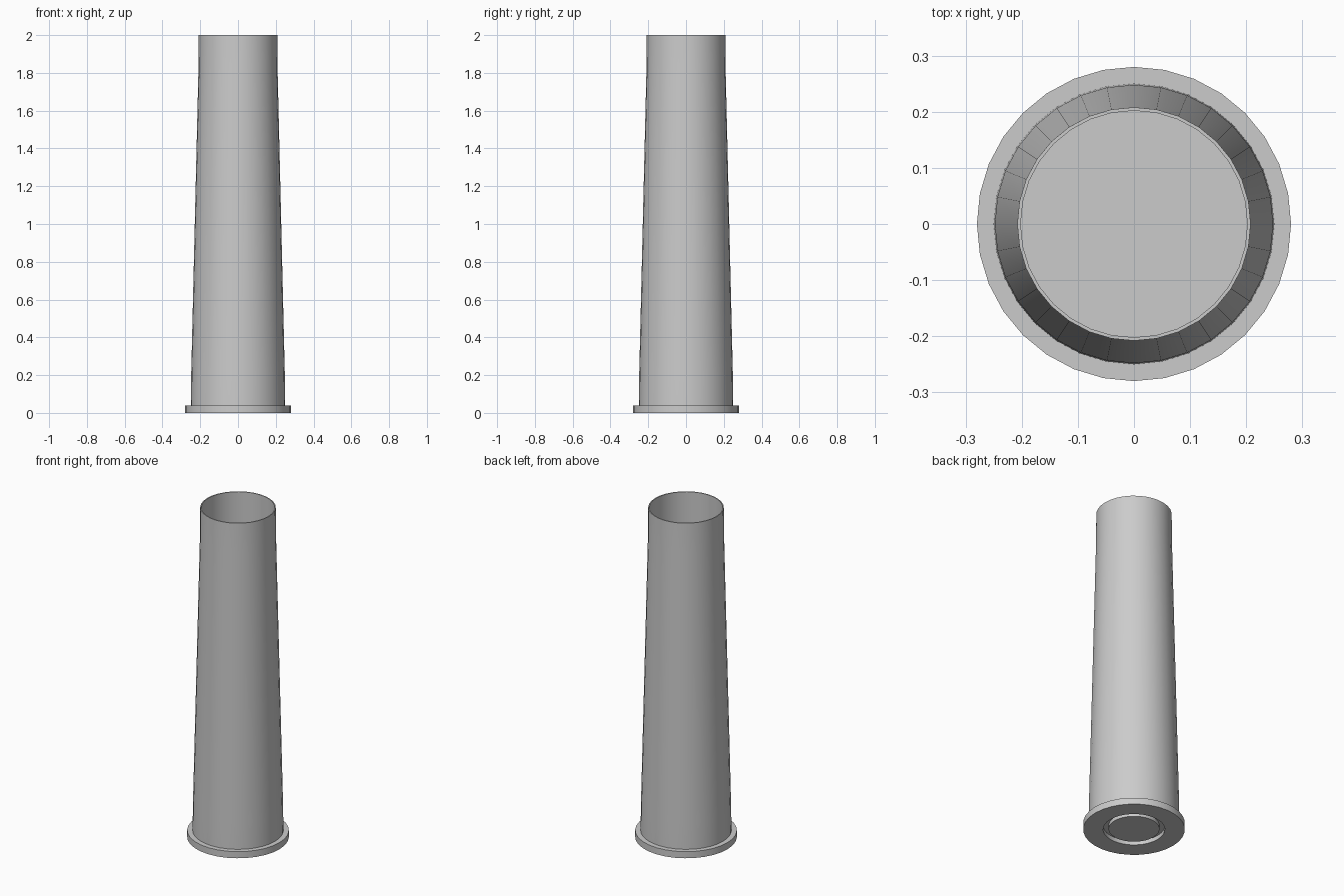
import bpy, bmesh, math

if "Cube" in bpy.data.objects:
    bpy.data.objects.remove(bpy.data.objects["Cube"])

SIDES = 32


def lathe(name, profile):
    """Revolve (radius, z) points around z; zero-radius ends close to a point."""
    bm = bmesh.new()
    verts = [bm.verts.new((r, 0, z)) for r, z in profile]
    edges = [bm.edges.new(pair) for pair in zip(verts, verts[1:])]
    bmesh.ops.spin(bm, geom=verts + edges, cent=(0, 0, 0), axis=(0, 0, 1),
                   angle=math.tau, steps=SIDES, use_duplicate=False)
    bmesh.ops.remove_doubles(bm, verts=bm.verts, dist=1e-4)
    bmesh.ops.recalc_face_normals(bm, faces=bm.faces)
    mesh = bpy.data.meshes.new(name)
    bm.to_mesh(mesh)
    bm.free()
    obj = bpy.data.objects.new(name, mesh)
    bpy.context.collection.objects.link(obj)
    bpy.ops.object.select_all(action='DESELECT')
    obj.select_set(True)
    bpy.context.view_layer.objects.active = obj
    bpy.ops.object.shade_smooth_by_angle(angle=math.radians(30))
    return obj


# Hollow tapered case: base with a round pocket, flange, wall, mouth, inner floor
lathe("shell_case", [
    (0, 0.025), (0.17, 0.025), (0.17, 0),
    (0.28, 0), (0.28, 0.04), (0.25, 0.04),
    (0.248, 0.2), (0.21, 1.8), (0.208, 2.0),
    (0.202, 2.0), (0.202, 0.05), (0, 0.05),
])

# Primer disc seated in the pocket, leaving a groove around it
lathe("primer", [(0, 0.003), (0.14, 0.003), (0.14, 0.025), (0, 0.025)])
